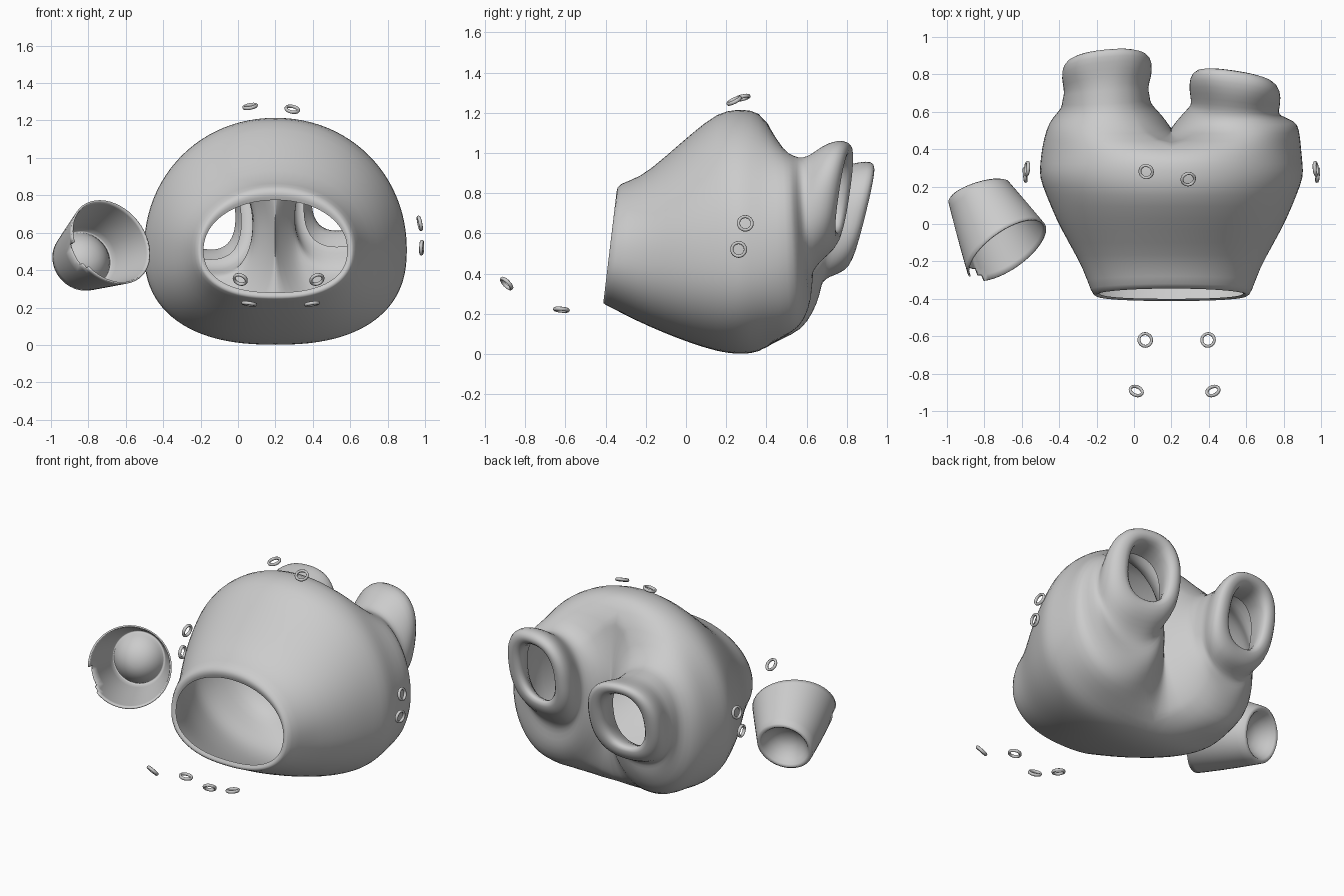
import bpy, bmesh, math
from mathutils import Vector, Matrix

if "Cube" in bpy.data.objects:
    bpy.data.objects.remove(bpy.data.objects["Cube"])

N = 48
CX = 0.2          # symmetry line of the garment-like shell


def finish(bm, name, subsurf=0, thickness=0):
    bmesh.ops.recalc_face_normals(bm, faces=bm.faces)
    me = bpy.data.meshes.new(name)
    bm.to_mesh(me)
    bm.free()
    for p in me.polygons:
        p.use_smooth = True
    ob = bpy.data.objects.new(name, me)
    bpy.context.collection.objects.link(ob)
    if thickness:
        m = ob.modifiers.new("thickness", 'SOLIDIFY')
        m.thickness = thickness
    if subsurf:
        m = ob.modifiers.new("smooth", 'SUBSURF')
        m.levels = m.render_levels = subsurf
    return ob


def bridge(bm, a, b, skip=()):
    for j in range(len(a)):
        if j not in skip:
            k = (j + 1) % len(a)
            bm.faces.new((a[j], a[k], b[k], b[j]))


def spow(v, e):
    return math.copysign(abs(v) ** (2 / e), v)


def ring(bm, c, n, ru, rw, degrees, e=2):
    n = Vector(n).normalized()
    u = Vector((0, 0, 1)).cross(n).normalized()
    w = n.cross(u)
    return [bm.verts.new(Vector(c) + u * ru * spow(math.cos(math.radians(d)), e)
                         + w * rw * spow(math.sin(math.radians(d)), e)) for d in degrees]


def body_ring(bm, y_top, y_bot, hw, z0, z1, zc=0.51):
    out = []
    for i in range(N):
        a = math.pi / 2 + math.tau * i / N
        c, s = math.cos(a), math.sin(a)
        e = 2.05 if s > 0 else 2.4
        x = CX + hw * spow(c, e)
        z = zc + (z1 - zc if s > 0 else zc - z0) * spow(s, e)
        t = (z - z0) / (z1 - z0)
        out.append(bm.verts.new((x, y_bot + (y_top - y_bot) * t, z)))
    return out


# Hollow body: open front rim widening to the belly
bm = bmesh.new()
profile = [(-.335, -.40, .385, .28, .775), (-.35, -.42, .405, .25, .81),
           (-.335, -.39, .43, .24, .85), (-.23, -.25, .47, .165, .875), (-.1, -.1, .55, .1, .985),
           (.03, .03, .62, .05, 1.1), (.16, .16, .672, .01, 1.205), (.25, .25, .708, -.002, 1.217),
           (.32, .32, .703, .0, 1.217), (.40, .40, .695, .02, 1.185)]
prev = None
for p in profile:
    cur = body_ring(bm, *p)
    if prev:
        bridge(bm, prev, cur)
    prev = cur

# Web between the two back tubes, running bottom to top
web = []
for k in range(1, 24):
    t = k / 24
    web.append(bm.verts.new((CX, .4 + .13 * math.sin(math.pi * t) ** .8 * (1.35 - 1.15 * t), .02 + 1.165 * t)))
left = prev[:25] + web
right = [prev[0]] + prev[:23:-1] + web

# Back tubes: centre, normal, width radius, height radius
left_leg = [((-.135, .51, .55), (0, 1, .05), .335, .46),
            ((-.145, .58, .56), (-.03, 1, .06), .29, .41),
            ((-.15, .63, .60), (-.05, 1, .08), .235, .34),
            ((-.15, .675, .63), (-.05, 1, -.02), .236, .31),
            ((-.15, .71, .645), (-.07, 1, -.12), .222, .29),
            ((-.145, .77, .665), (-.1, 1, -.22), .238, .29),
            ((-.145, .83, .68), (-.1, 1, -.25), .245, .29),
            ((-.145, .87, .69), (-.1, 1, -.25), .225, .27),
            ((-.15, .88, .70), (-.1, 1, -.25), .175, .22),
            ((-.15, .86, .70), (-.1, 1, -.25), .13, .19),
            ((-.15, .79, .69), (-.1, 1, -.25), .14, .19),
            ((-.15, .70, .67), (-.1, 1, -.2), .17, .22)]
right_leg = [((.54, .51, .555), (0, 1, .05), .345, .455),
             ((.56, .565, .575), (.06, 1, .06), .305, .41),
             ((.54, .60, .62), (.1, 1, .06), .245, .355),
             ((.54, .62, .67), (.1, 1, -.02), .235, .325),
             ((.54, .65, .72), (.13, 1, -.1), .24, .32),
             ((.54, .71, .765), (.15, 1, -.15), .25, .305),
             ((.54, .77, .785), (.15, 1, -.15), .235, .275),
             ((.535, .795, .80), (.15, 1, -.15), .18, .22),
             ((.53, .775, .80), (.15, 1, -.15), .13, .18),
             ((.53, .71, .78), (.15, 1, -.15), .14, .19),
             ((.53, .63, .74), (.1, 1, -.1), .18, .22)]
steps = [10 * i for i in range(25)] + [240 + 5 * k for k in range(1, 24)]
for start, leg, degrees in ((left, left_leg, [120 - s for s in steps]),
                            (right, right_leg, [60 + s for s in steps])):
    prev = start
    for i, (c, n, ru, rw) in enumerate(leg):
        cur = ring(bm, c, n, ru, rw, degrees, 2.1 if i < 5 else 2.4)
        bridge(bm, prev, cur)
        prev = cur
finish(bm, "body_shell", subsurf=1)

# Side cup: tapered wall, notch in the rim, base domed inwards
bm = bmesh.new()
W, B = Vector((-.68, -.14, .55)), Vector((-.835, .18, .45))
nW, nB = Vector((.52, -.74, .42)), Vector((.3, -.92, .28))
degrees = [360 * i / N for i in range(N)]
cup = [(t, .247 + (.168 - .247) * t) for t in (0, .07, .15, .35, .6, .85, .97)]
cup += [(1.0, .155), (.97, .142), (.90, .128), (.82, .105), (.75, .075), (.71, .04), (.70, .01)]
prev = None
for i, (t, r) in enumerate(cup):
    cur = ring(bm, W.lerp(B, t), nW.lerp(nB, t), r, r, degrees)
    if prev:
        bridge(bm, prev, cur, {1: (24, 25, 26, 27, 28), 2: (24, 25, 26, 27)}.get(i, ()))
    prev = cur
bm.faces.new(prev)
finish(bm, "side_cup", thickness=.01)


# Loose eyelet rings
def eyelet(name, loc, normal, R=.034, r=.008, depth=.01):
    bm = bmesh.new()
    rows = []
    for i in range(24):
        a = math.tau * i / 24
        rows.append([bm.verts.new(((R + r * math.cos(b)) * math.cos(a), (R + r * math.cos(b)) * math.sin(a),
                                   depth * math.sin(b))) for b in [math.tau * k / 8 for k in range(8)]])
    for i in range(24):
        bridge(bm, rows[i], rows[(i + 1) % 24])
    rot = Vector(normal).to_track_quat('Z', 'Y').to_matrix().to_4x4()
    bm.transform(Matrix.Translation(loc) @ rot)
    finish(bm, name)


for s, side in ((1, "right"), (-1, "left")):
    eyelet("eyelet_upper_" + side, (CX + s * .772, .295, .65), (s, .1, .2))
    eyelet("eyelet_lower_" + side, (CX + s * .782, .262, .52), (s, -.1, -.05))
    eyelet("eyelet_front_" + side, (CX + .028 + s * .168, -.62, .22), (-s * .15, .1, 1))
    eyelet("eyelet_tip_" + side, (CX + .017 + s * .205, -.893, .35), (-s * .3, .7, .68))
eyelet("eyelet_top_a", (.065, .28, 1.275), (-.2, -.25, 1))
eyelet("eyelet_top_b", (.29, .24, 1.26), (.2, -.5, 1))
